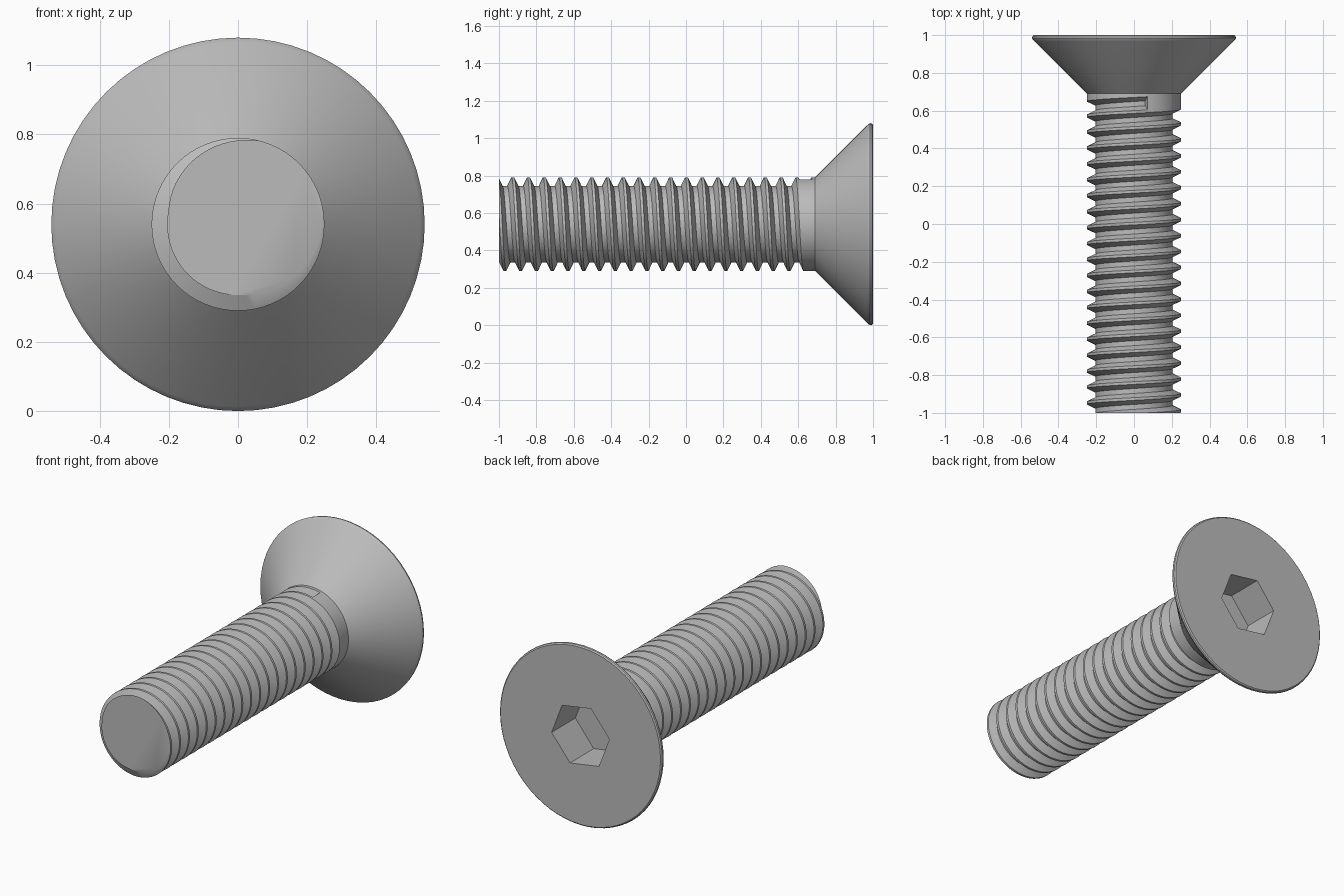
import bpy, bmesh, math

cube = bpy.data.objects.get("Cube")
if cube:
    bpy.data.objects.remove(cube, do_unlink=True)

AXIS_Z = 0.54            # height of the screw axis
SEG = 64                 # segments around the axis
R_CREST, R_ROOT = 0.25, 0.205
PITCH = 0.0844
CREST_Y = 0.593          # last crest along the top of the shaft
HEAD_Y = 0.69            # where the head starts

steel = bpy.data.materials.new("grey steel")
steel.use_nodes = True
steel.diffuse_color = (0.5, 0.5, 0.5, 1)
steel.node_tree.nodes["Principled BSDF"].inputs["Base Color"].default_value = (0.5, 0.5, 0.5, 1)


def at(r, y, angle):
    """Point around the screw axis; angle runs from the top towards +x."""
    return (r * math.sin(angle), y, AXIS_Z + r * math.cos(angle))


def finish(bm, name):
    bmesh.ops.recalc_face_normals(bm, faces=bm.faces[:])
    mesh = bpy.data.meshes.new(name)
    bm.to_mesh(mesh)
    bm.free()
    obj = bpy.data.objects.new(name, mesh)
    bpy.context.collection.objects.link(obj)
    mesh.materials.append(steel)
    bpy.ops.object.select_all(action='DESELECT')
    obj.select_set(True)
    bpy.context.view_layer.objects.active = obj
    bpy.ops.object.shade_smooth_by_angle(angle=math.radians(30))
    return obj


def bridge(bm, a, b):
    """Quads between two closed rings of equal length."""
    n = len(a)
    for i in range(n):
        bm.faces.new((a[i], a[(i + 1) % n], b[(i + 1) % n], b[i]))


# Threaded shaft: a groove section swept along a right-handed helix
bm = bmesh.new()
groove = [(-0.035, R_CREST), (-0.013, R_ROOT), (0.013, R_ROOT), (0.035, R_CREST)]
last = round(SEG * 19 / 360)          # the groove stops just past the top
first = last - SEG * 22
sections = {}
for i in range(first, last + 1):
    turn = i / SEG
    centre = CREST_Y + PITCH * (turn + 0.5)
    sections[i] = [bm.verts.new(at(r, centre + dy, turn * math.tau)) for dy, r in groove]
top = [bm.verts.new(at(R_CREST, HEAD_Y, j / SEG * math.tau)) for j in range(SEG)]

for i in range(first, last):
    a, b = sections[i], sections[i + 1]
    for k in range(3):                # groove flanks and root
        bm.faces.new((a[k], b[k], b[k + 1], a[k + 1]))
    if i + SEG < last:                # crest up to the next turn
        bm.faces.new((a[3], b[3], sections[i + 1 + SEG][0], sections[i + SEG][0]))
    else:                             # plain shank under the head
        bm.faces.new((a[3], b[3], top[(i + 1) % SEG], top[i % SEG]))
bm.faces.new(sections[last])          # end wall of the groove
bm.faces.new(top)

# Cut the tip flat and close it
cut = bmesh.ops.bisect_plane(bm, geom=bm.verts[:] + bm.edges[:] + bm.faces[:], dist=1e-6,
                             plane_co=(0, -1, 0), plane_no=(0, 1, 0), clear_inner=True)
rim = [e for e in cut["geom_cut"] if isinstance(e, bmesh.types.BMEdge)]
bmesh.ops.edgeloop_fill(bm, edges=rim)
finish(bm, "threaded_shaft")

# Countersunk head: revolved cone with a rounded rim
bm = bmesh.new()
profile = [(0.25, HEAD_Y), (0.527, 0.967), (0.535, 0.976), (0.54, 0.985),
           (0.538, 0.994), (0.531, 1.0)]
rings = [[bm.verts.new(at(r, y, j / SEG * math.tau)) for j in range(SEG)] for r, y in profile]
for a, b in zip(rings, rings[1:]):
    bridge(bm, a, b)
bm.faces.new(rings[0])

# Hexagonal socket sunk into the flat face
hexes = []
for y in (1.0, 0.775):
    hexes.append([bm.verts.new(at(0.194, y, math.radians(-81 + 60 * k))) for k in range(6)])
bridge(bm, hexes[0], hexes[1])
bm.faces.new(hexes[1])
flat_edges = []
for loop in (rings[-1], hexes[0]):
    flat_edges += [bm.edges.get((loop[i - 1], loop[i])) for i in range(len(loop))]
bmesh.ops.triangle_fill(bm, edges=flat_edges, use_beauty=True, normal=(0, 1, 0))
finish(bm, "countersunk_head")
